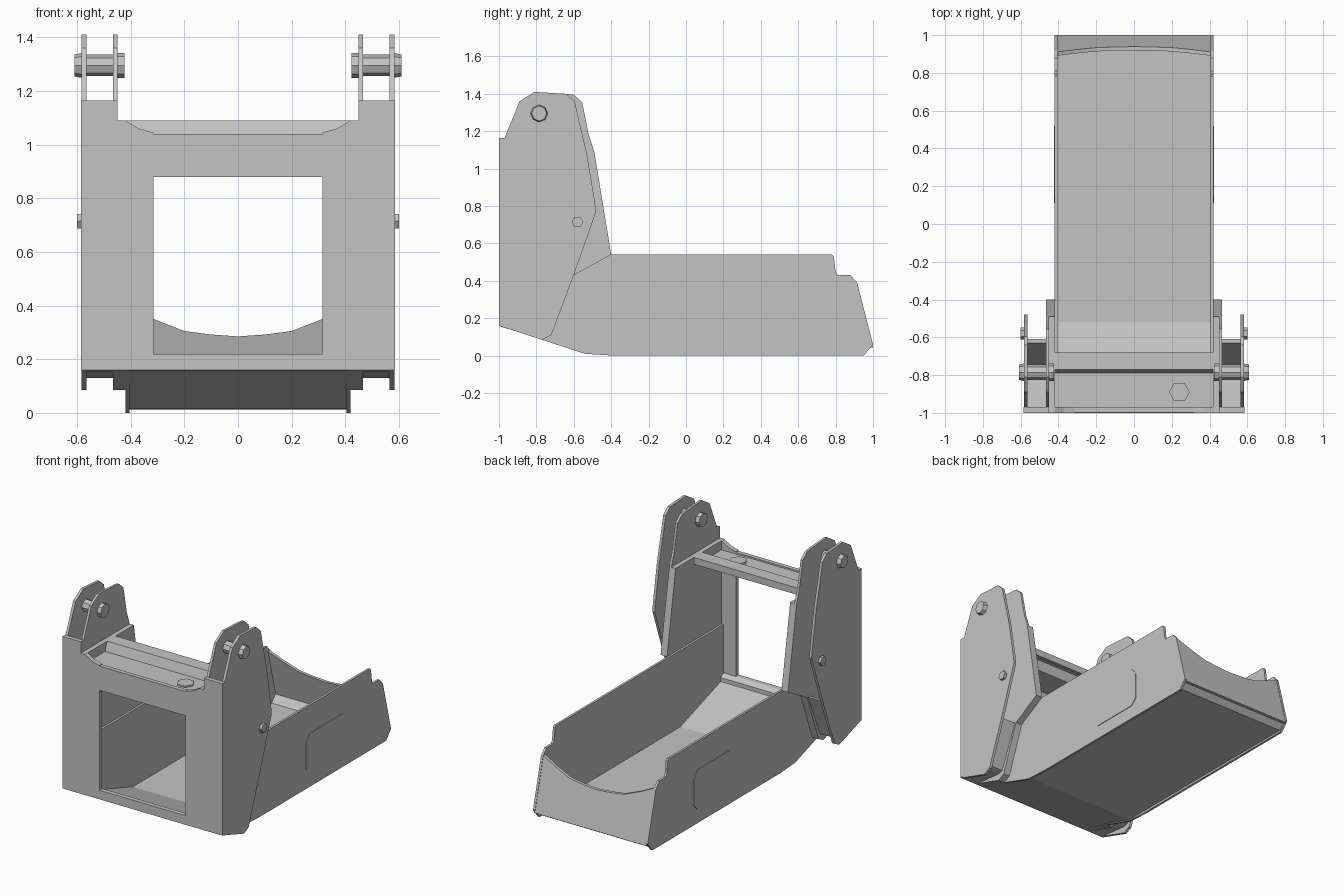
import bpy, bmesh, math
from mathutils import Matrix

cube = bpy.data.objects.get("Cube")
if cube:
    bpy.data.objects.remove(cube, do_unlink=True)

GREY = (0.55, 0.55, 0.55, 1)
steel = bpy.data.materials.new("grey_steel")
steel.use_nodes = True
steel.diffuse_color = GREY
steel.node_tree.nodes["Principled BSDF"].inputs["Base Color"].default_value = GREY


def finish(name, bm):
    bmesh.ops.recalc_face_normals(bm, faces=bm.faces)
    mesh = bpy.data.meshes.new(name)
    bm.to_mesh(mesh)
    bm.free()
    mesh.materials.append(steel)
    obj = bpy.data.objects.new(name, mesh)
    bpy.context.collection.objects.link(obj)
    return obj


def prism(name, points, start, end, place):
    """Extrude a flat outline; place(u, v, depth) gives the 3D position."""
    bm = bmesh.new()
    rings = [[bm.verts.new(place(u, v, d)) for u, v in points] for d in (start, end)]
    for ring in rings:
        bm.faces.new(ring)
    n = len(points)
    for i in range(n):
        j = (i + 1) % n
        bm.faces.new((rings[0][i], rings[0][j], rings[1][j], rings[1][i]))
    return finish(name, bm)


def along_x(u, v, d):
    return (d, u, v)


def along_y(u, v, d):
    return (u, d, v)


def pin(name, radius, sides, x0, x1, y, z, tip=1.0, turn=0.0):
    bm = bmesh.new()
    spin = Matrix.Rotation(math.pi / 2, 4, 'Y') @ Matrix.Rotation(turn, 4, 'Z')
    bmesh.ops.create_cone(bm, cap_ends=True, segments=sides, radius1=radius,
                          radius2=radius * tip, depth=abs(x1 - x0),
                          matrix=Matrix.Translation(((x0 + x1) / 2, y, z)) @ spin)
    return finish(name, bm)


def mirrored(obj):
    """Make the matching part on the other side."""
    obj.name = "left_" + obj.name
    bm = bmesh.new()
    bm.from_mesh(obj.data)
    bmesh.ops.scale(bm, vec=(-1, 1, 1), verts=bm.verts)
    finish(obj.name.replace("left_", "right_"), bm)


# Bucket side walls
wall = [(-1, .16), (-.54, .01), (-.38, 0), (.95, 0), (1, .06), (.915, .39), (.88, .43),
        (.81, .43), (.8, .45), (.79, .53), (.78, .54), (-.99, .54), (-.99, .2)]
mirrored(prism("bucket_wall", wall, .405, .42, along_x))

# Raised panel on each wall
panel = [(.11, .13), (.15, .09), (.48, .09), (.52, .13), (.52, .31), (.48, .355), (.15, .355), (.11, .31)]
mirrored(prism("wall_panel", panel, .418, .424, along_x))

# Bucket floor with front ramp and rear lip
floor = [(-.99, .155), (-.53, .015), (.945, .012), (.99, .06), (.97, .08), (.93, .035), (-.52, .035), (-.99, .19)]
prism("bucket_floor", floor, -.41, .41, along_x)

# Leaning end wall with a dished top edge
half = [(.41, .395), (.315, .35), (.2, .305), (.1, .292)]
gate = [(-.41, .045), (.41, .045)] + half + [(0, .285)] + [(-x, z) for x, z in reversed(half)]
prism("bucket_end_wall", gate, 0, -.02, lambda u, v, d: (u, .997 + d - (v - .06) * .258, v))

# Tower outer and inner plates
head = [(-.64, 1.4), (-.81, 1.41), (-.89, 1.36), (-.97, 1.165), (-1, 1.165)]
foot = [(-1, .16), (-.77, .085), (-.72, .11), (-.6, .43)]
outer = foot + [(-.48, .77), (-.49, .84), (-.53, 1.08), (-.57, 1.25), (-.595, 1.36)] + head
mirrored(prism("tower_outer_plate", outer, .565, .583, along_x))
inner = foot + [(-.4, .54), (-.49, 1.09), (-.52, 1.18), (-.555, 1.355), (-.6, 1.395)] + head
mirrored(prism("tower_inner_plate", inner, .45, .466, along_x))
spacer = foot + [(-.4, .54), (-.49, 1.09), (-1, 1.09)]
mirrored(prism("tower_spacer", spacer, .419, .451, along_x))

# Web closing the foot of each tower
web = [(-1, .16), (-.98, .153), (-.77, .13), (-.735, .14), (-.61, .43), (-.63, .43),
       (-.75, .165), (-.78, .155), (-1, .19)]
mirrored(prism("tower_web", web, .46, .57, along_x))

# Front posts
post = [(.315, .16), (.585, .16), (.585, 1.165), (.45, 1.165), (.45, 1.09), (.42, 1.09), (.37, 1.06), (.315, 1.045)]
mirrored(prism("front_post", post, -1, -.97, along_y))

# Sill and folded crossbar
sill = [(-1, .16), (-.94, .14), (-.94, .2), (-.97, .22), (-1, .22)]
prism("front_sill", sill, -.42, .42, along_x)
crossbar = [(-.998, .88), (-.998, 1.04), (-.97, 1.04), (-.97, 1.03), (-.79, 1.03), (-.77, 1.09), (-.68, 1.09),
            (-.68, 1.045), (-.7, 1.045), (-.7, 1.07), (-.755, 1.07), (-.775, 1.01), (-.97, 1.01), (-.97, .88)]
prism("crossbar", crossbar, -.42, .42, along_x)

# Pivot pins with bevelled heads, and small stop pins
mirrored(pin("pivot_pin", .04, 8, .425, .605, -.785, 1.295))
for name, x0, x1 in (("outer_pin_head", .583, .61), ("inner_pin_head", .45, .423)):
    low, high = min(x0, x1), max(x0, x1)
    mirrored(pin(name, .046, 8, low, high, -.785, 1.295, tip=.88 if x1 > x0 else 1))
mirrored(pin("stop_pin", .031, 6, .57, .6, -.58, .715))

# Bolt on the crossbar ledge
bolt = [(.24 + .055 * math.cos(k * math.pi / 3), -.89 + .055 * math.sin(k * math.pi / 3)) for k in range(6)]
prism("ledge_bolt", bolt, 1.02, 1.04, lambda u, v, d: (u, v, d))
